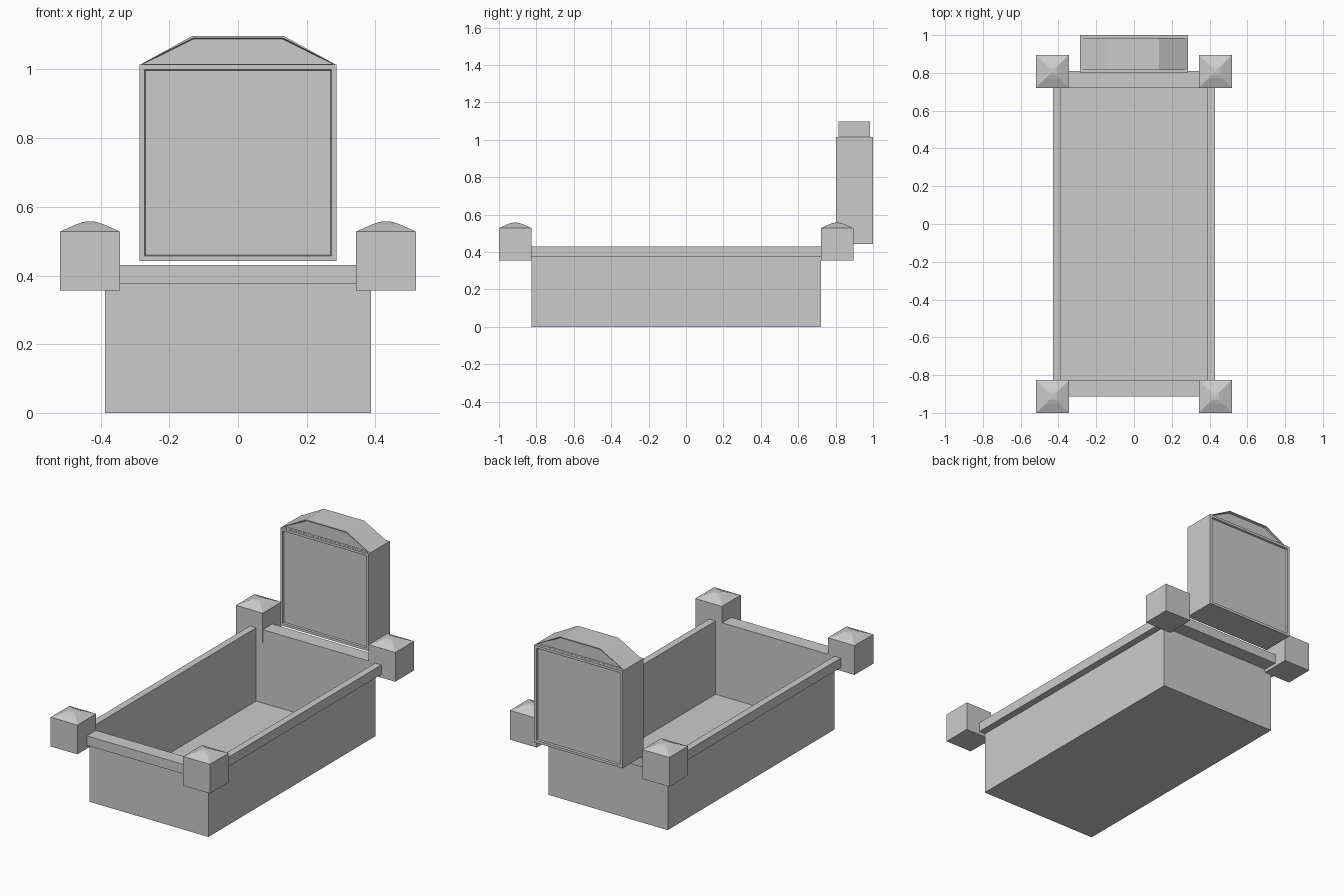
import bpy, bmesh

if "Cube" in bpy.data.objects:
    bpy.data.objects.remove(bpy.data.objects["Cube"])


def make(name, verts, faces):
    mesh = bpy.data.meshes.new(name)
    mesh.from_pydata(verts, [], faces)
    obj = bpy.data.objects.new(name, mesh)
    bpy.context.collection.objects.link(obj)
    bm = bmesh.new()
    bm.from_mesh(mesh)
    bmesh.ops.recalc_face_normals(bm, faces=bm.faces)
    bm.to_mesh(mesh)
    bm.free()
    return obj


def prism(name, profile, y0, y1):
    """Extrude an x-z outline along y."""
    n = len(profile)
    verts = [(x, y, z) for y in (y0, y1) for x, z in profile]
    faces = [(i, (i + 1) % n, n + (i + 1) % n, n + i) for i in range(n)]
    return make(name, verts, faces + [tuple(range(n)), tuple(range(n, 2 * n))])


def box(name, x0, x1, y0, y1, z0, z1):
    return prism(name, [(x0, z0), (x1, z0), (x1, z1), (x0, z1)], y0, y1)


def recess_ends(obj, border, depth):
    """Sink a framed panel into the front and back faces."""
    bm = bmesh.new()
    bm.from_mesh(obj.data)
    ends = [f for f in bm.faces if abs(f.normal.y) > 0.9]
    bmesh.ops.inset_individual(bm, faces=ends, thickness=border)
    bmesh.ops.inset_individual(bm, faces=ends, thickness=0.004, depth=-depth)
    bm.to_mesh(obj.data)
    bm.free()


def post(name, cx, cy):
    """Square block with a two-slope pyramid cap."""
    verts = []
    for h, z in ((0.087, 0.356), (0.087, 0.528), (0.04, 0.549), (0.02, 0.556)):
        verts += [(cx + sx * h, cy + sy * h, z)
                  for sx, sy in ((-1, -1), (1, -1), (1, 1), (-1, 1))]
    verts.append((cx, cy, 0.558))
    faces = [(0, 1, 2, 3)]
    for r in range(3):
        for i in range(4):
            j = (i + 1) % 4
            faces.append((r * 4 + i, r * 4 + j, r * 4 + 4 + j, r * 4 + 4 + i))
    faces += [(12 + i, 12 + (i + 1) % 4, 16) for i in range(4)]
    return make(name, verts, faces)


W, Y0, Y1, RIM, TOP = 0.387, -0.827, 0.722, 0.375, 0.431

# Open-topped thin basin
basin = box("basin", -W, W, Y0, Y1, 0, RIM)
bm = bmesh.new()
bm.from_mesh(basin.data)
lid = [f for f in bm.faces if f.calc_center_median().z > RIM - 0.001]
bmesh.ops.delete(bm, geom=lid, context='FACES')
bm.to_mesh(basin.data)
bm.free()

# Rails around the rim, running into the posts
box("front_rail", -W, W, -0.912, Y0, RIM, TOP)
box("back_rail", -W, W, Y1, 0.81, RIM, TOP)
for side, s in (("left", -1), ("right", 1)):
    xs = sorted((s * W, s * 0.428))
    box(side + "_rail", *xs, Y0 - 0.01, Y1 + 0.01, RIM, TOP)
    # Corner posts
    post("front_post_" + side, s * 0.431, -0.913)
    post("back_post_" + side, s * 0.431, 0.808)

# Upright slab with recessed panels
slab = box("headstone", -0.287, 0.287, 0.803, 1.0, 0.442, 1.014)
recess_ends(slab, 0.021, 0.01)

# Sloped top of the slab
cap = prism("headstone_top", [(-0.285, 1.014), (0.285, 1.014),
                              (0.132, 1.098), (-0.132, 1.098)], 0.816, 0.985)
recess_ends(cap, 0.006, 0.01)
